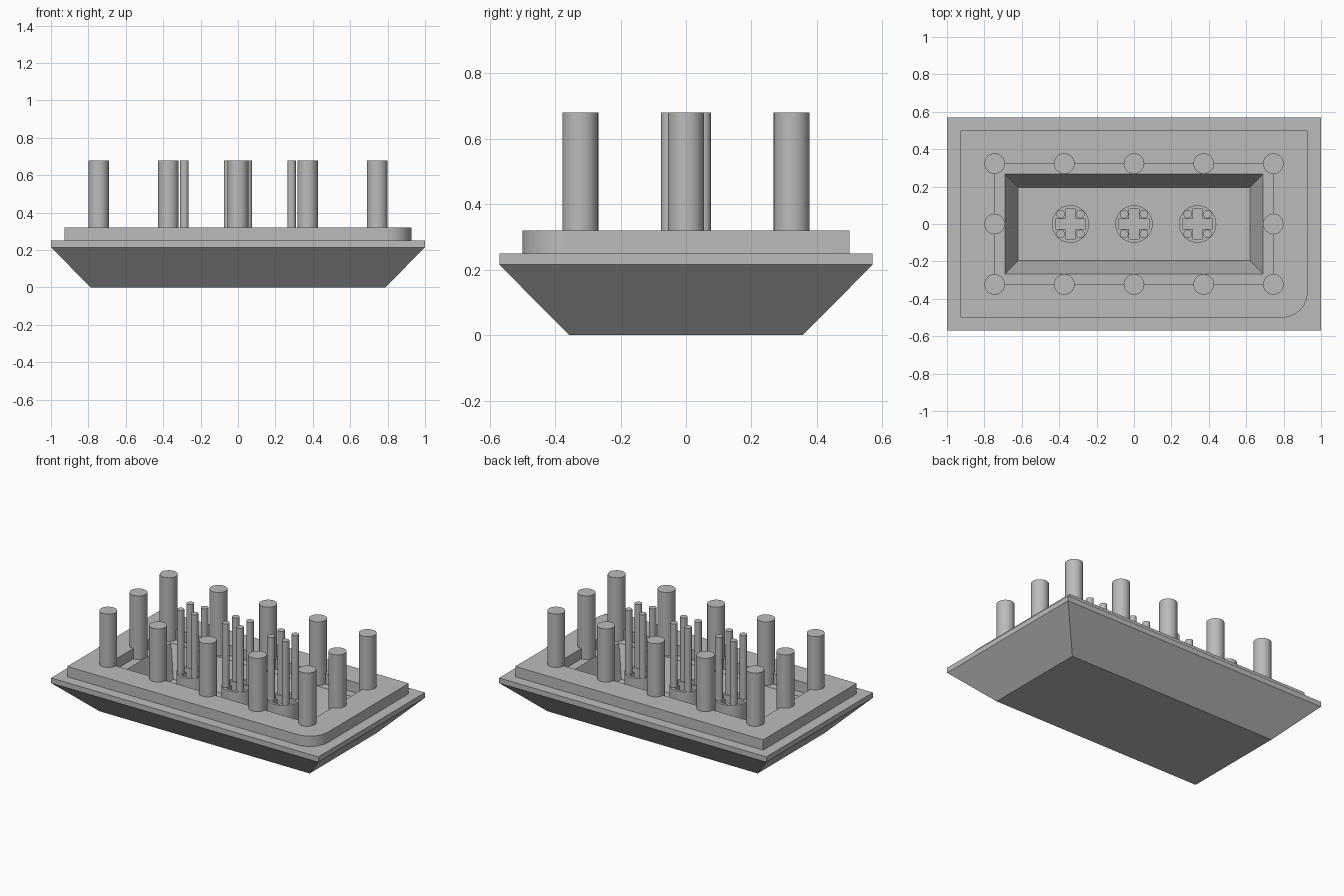
import bpy, bmesh
from math import radians, sin, cos
from mathutils import Matrix

cube = bpy.data.objects.get("Cube")
if cube:
    bpy.data.objects.remove(cube, do_unlink=True)

grey = bpy.data.materials.new("plain grey")
grey.use_nodes = True
COLOUR = (0.5, 0.5, 0.5, 1)
grey.diffuse_color = COLOUR
grey.node_tree.nodes["Principled BSDF"].inputs["Base Color"].default_value = COLOUR


def finish(bm, name, smooth=False):
    bmesh.ops.recalc_face_normals(bm, faces=bm.faces)
    mesh = bpy.data.meshes.new(name)
    bm.to_mesh(mesh)
    bm.free()
    mesh.materials.append(grey)
    obj = bpy.data.objects.new(name, mesh)
    bpy.context.collection.objects.link(obj)
    if smooth:
        bpy.ops.object.select_all(action="DESELECT")
        bpy.context.view_layer.objects.active = obj
        obj.select_set(True)
        bpy.ops.object.shade_smooth_by_angle(angle=radians(30))
    return obj


def loft(bm, rings):
    """Skin a stack of closed rings and cap both ends."""
    loops = [[bm.verts.new(p) for p in ring] for ring in rings]
    for a, b in zip(loops, loops[1:]):
        for i in range(len(a)):
            j = (i + 1) % len(a)
            bm.faces.new((a[i], a[j], b[j], b[i]))
    bm.faces.new(loops[0])
    bm.faces.new(loops[-1])


def rect(hx, hy, z):
    return [(-hx, -hy, z), (hx, -hy, z), (hx, hy, z), (-hx, hy, z)]


def cylinder(name, x, y, r, z0, z1, sides=32):
    bm = bmesh.new()
    bmesh.ops.create_cone(bm, cap_ends=True, segments=sides, radius1=r, radius2=r,
                          depth=z1 - z0, matrix=Matrix.Translation((x, y, (z0 + z1) / 2)))
    return finish(bm, name, smooth=True)


def cut(target, cutter):
    mod = target.modifiers.new("cut", "BOOLEAN")
    mod.operation = "DIFFERENCE"
    mod.solver = "EXACT"
    mod.object = cutter
    bpy.context.view_layer.objects.active = target
    bpy.ops.object.modifier_apply(modifier=mod.name)
    bpy.data.objects.remove(cutter, do_unlink=True)


RIM, TOP, FLOOR, PIN_TOP = 0.25, 0.32, 0.05, 0.68
PX, PY = 0.745, 0.323

# Tapered body with a flat rim and a steep-walled pocket
bm = bmesh.new()
loft(bm, [rect(0.787, 0.357, 0), rect(1, 0.57, 0.215), rect(1, 0.57, RIM),
          rect(0.69, 0.268, RIM), rect(0.62, 0.195, FLOOR)])
finish(bm, "tapered_body")

# Raised frame with one rounded corner, open in the middle
R = 0.135
outline = [(-0.928, -0.5)]
for i in range(13):
    a = radians(-90 + 7.5 * i)
    outline.append((0.928 - R + R * cos(a), -0.5 + R + R * sin(a)))
outline += [(0.928, 0.5), (-0.928, 0.5)]
bm = bmesh.new()
loft(bm, [[(x, y, z) for x, y in outline] for z in (RIM, TOP)])
frame = finish(bm, "raised_frame", smooth=True)
bm = bmesh.new()
loft(bm, [rect(PX, PY, RIM - 0.1), rect(PX, PY, TOP + 0.1)])
cut(frame, finish(bm, "frame_cutter"))

# Tall pins around the rim
spots = [(PX * i / 2, s * PY) for i in range(-2, 3) for s in (-1, 1)]
spots += [(-PX, 0), (PX, 0)]
for x, y in spots:
    cylinder("rim_pin", x, y, 0.055, RIM, PIN_TOP)

# Round stems with a cross-shaped socket and four thin pins each
L, W = 0.08, 0.027
CROSS = [(-W, -L), (W, -L), (W, -W), (L, -W), (L, W), (W, W),
         (W, L), (-W, L), (-W, W), (-L, W), (-L, -W), (-W, -W)]
for sx in (-0.34, 0, 0.34):
    stem = cylinder("socket_stem", sx, 0, 0.1, FLOOR, RIM, 48)
    bm = bmesh.new()
    loft(bm, [[(sx + x, y, z) for x, y in CROSS] for z in (FLOOR + 0.01, RIM + 0.1)])
    cut(stem, finish(bm, "cross_cutter"))
    for dx in (-0.053, 0.053):
        for dy in (-0.053, 0.053):
            cylinder("thin_pin", sx + dx, dy, 0.023, RIM, PIN_TOP, 20)
